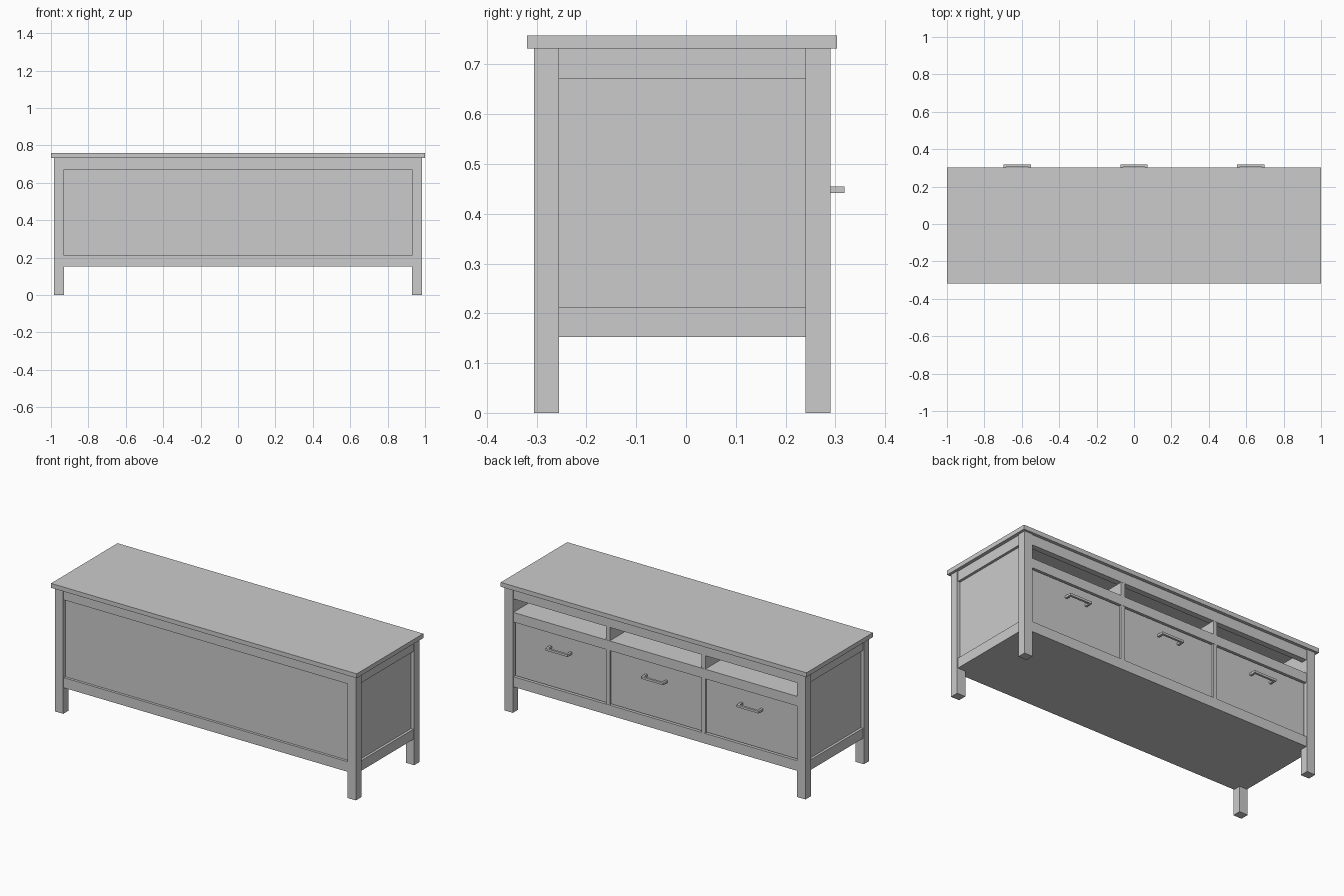
import bpy
import bmesh

cube = bpy.data.objects.get("Cube")
if cube:
    bpy.data.objects.remove(cube, do_unlink=True)

grey = bpy.data.materials.new("plain grey")
grey.use_nodes = True
colour = (0.6, 0.6, 0.6, 1)
grey.diffuse_color = colour
grey.node_tree.nodes["Principled BSDF"].inputs["Base Color"].default_value = colour


def box(name, x, y, z):
    """Box spanning the given (low, high) range on each axis."""
    bm = bmesh.new()
    bmesh.ops.create_cube(bm, size=1)
    for v in bm.verts:
        v.co = [r[0] if c < 0 else r[1] for c, r in zip(v.co, (x, y, z))]
    mesh = bpy.data.meshes.new(name)
    bm.to_mesh(mesh)
    bm.free()
    mesh.materials.append(grey)
    obj = bpy.data.objects.new(name, mesh)
    bpy.context.collection.objects.link(obj)
    return obj


def mirrored(side, low, high):
    return (low, high) if side > 0 else (-high, -low)


# Main levels and extents
top_under, panel_top, panel_low, base = 0.732, 0.672, 0.212, 0.152
inner_x, outer_x = 0.93, 0.985
plain_leg, drawer_leg = (-0.305, -0.255), (0.24, 0.29)
shelf_low, shelf_top = 0.535, 0.592
rails = {"bottom": (base, panel_low), "top": (panel_top, top_under)}
across = (-inner_x, inner_x)
between_legs = (plain_leg[1], drawer_leg[0])

box("table_top", (-1, 1), (-0.319, 0.303), (top_under, 0.758))

# Legs, end panels and end rails
for side, word in ((1, "left"), (-1, "right")):
    leg_x = mirrored(side, inner_x, outer_x)
    box(word + "_plain_leg", leg_x, plain_leg, (0, top_under))
    box(word + "_drawer_leg", leg_x, drawer_leg, (0, top_under))
    box(word + "_end_panel", mirrored(side, inner_x, 0.965), between_legs,
        (panel_low, panel_top))
    for level, z in rails.items():
        box(f"{word}_{level}_end_rail", mirrored(side, inner_x, 0.98), between_legs, z)

# Long rails and the plain long panel
for level, z in rails.items():
    box(level + "_plain_rail", across, (-0.3, -0.255), z)
    box(level + "_drawer_rail", across, (0.25, 0.285), z)
box("long_panel", across, (-0.285, -0.265), (panel_low, panel_top))

# Carcass floor and open shelf
box("floor_board", across, (-0.255, 0.25), (base, 0.19))
box("shelf", across, (-0.265, 0.285), (shelf_low, shelf_top))

# Dividers between the three bays
pitch, half_gap = 0.625, 0.0125
for side, word in ((1, "left"), (-1, "right")):
    middle = side * pitch / 2
    box(word + "_divider", (middle - half_gap, middle + half_gap),
        (-0.265, 0.284), (panel_low, panel_top))

# Drawers with bar handles
half_drawer, half_handle = 0.296, 0.073
handle_z = (0.442, 0.455)
for i, word in ((-1, "right"), (0, "middle"), (1, "left")):
    cx = i * pitch
    box(word + "_drawer", (cx - half_drawer, cx + half_drawer),
        (-0.22, 0.276), (0.217, 0.53))
    box(word + "_handle_bar", (cx - half_handle, cx + half_handle),
        (0.305, 0.318), handle_z)
    for side in (1, -1):
        foot = mirrored(side, half_handle - 0.013, half_handle)
        box(word + "_handle_foot", (cx + foot[0], cx + foot[1]),
            (0.274, 0.306), handle_z)
